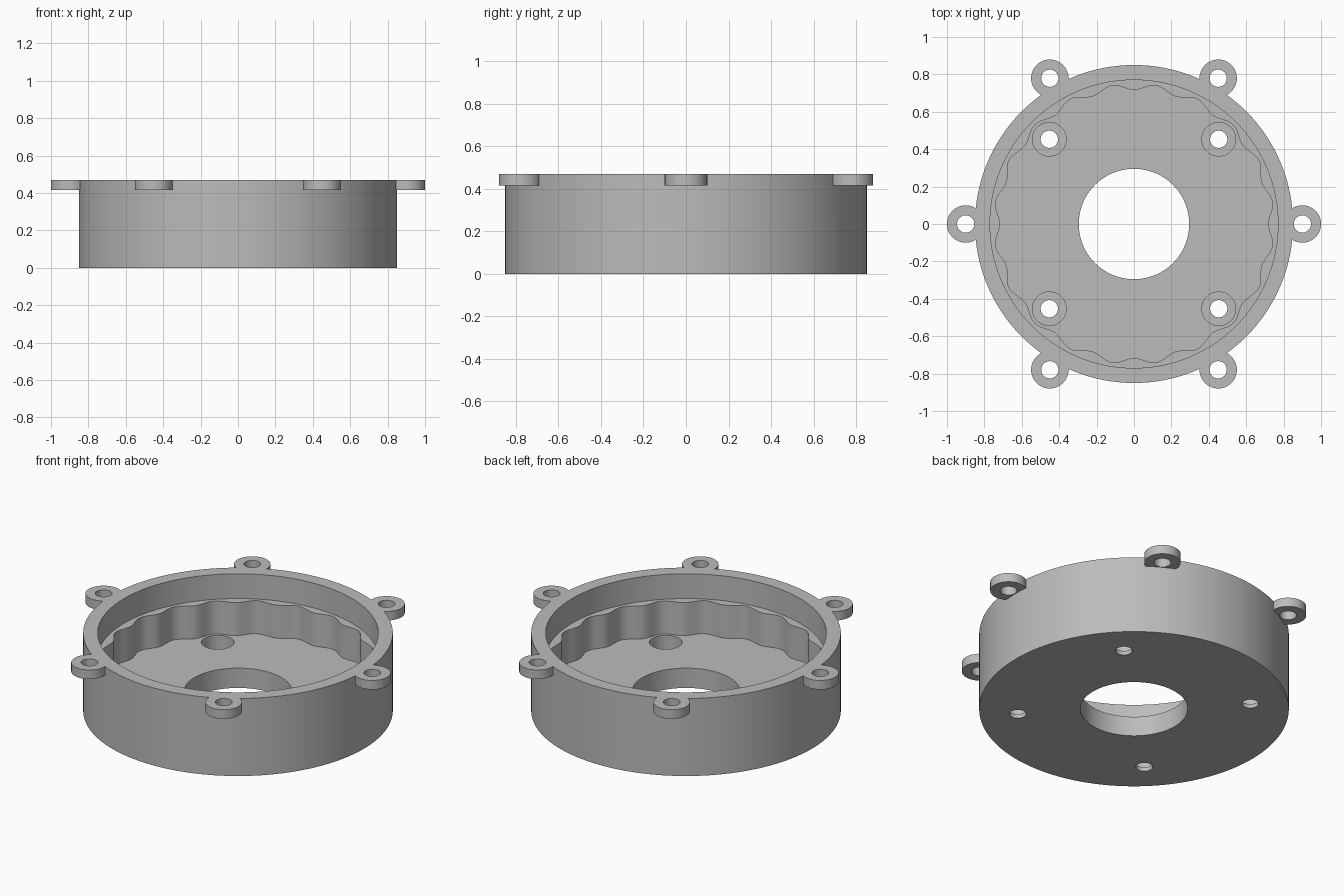
import bpy, bmesh, math
from mathutils import Matrix

cube = bpy.data.objects.get("Cube")
if cube:
    bpy.data.objects.remove(cube, do_unlink=True)

grey = bpy.data.materials.new("plain grey")
grey.use_nodes = True
grey.diffuse_color = (0.5, 0.5, 0.5, 1)
grey.node_tree.nodes["Principled BSDF"].inputs["Base Color"].default_value = (0.5, 0.5, 0.5, 1)

SEGMENTS = 360
HEIGHT, LEDGE, FLOOR = 0.47, 0.32, 0.12
EAR_BOTTOM = 0.415


def make_object(name, bm):
    bmesh.ops.recalc_face_normals(bm, faces=bm.faces)
    mesh = bpy.data.meshes.new(name)
    bm.to_mesh(mesh)
    bm.free()
    mesh.materials.append(grey)
    obj = bpy.data.objects.new(name, mesh)
    bpy.context.collection.objects.link(obj)
    return obj


def scallop(angle):
    """Radius of the twenty-lobed pocket wall."""
    return 0.733 - 0.016 * math.cos(20 * angle)


def cylinders(name, spots, radius, low, high):
    """One object holding an upright cylinder at every spot."""
    bm = bmesh.new()
    for x, y in spots:
        bmesh.ops.create_cone(bm, cap_ends=True, segments=64, radius1=radius,
                              radius2=radius, depth=high - low,
                              matrix=Matrix.Translation((x, y, (low + high) / 2)))
    return make_object(name, bm)


def combine(target, tool, operation):
    mod = target.modifiers.new(tool.name, "BOOLEAN")
    mod.operation = operation
    mod.solver = "EXACT"
    mod.object = tool
    bpy.context.view_layer.objects.active = target
    bpy.ops.object.modifier_apply(modifier=mod.name)
    bpy.data.objects.remove(tool, do_unlink=True)


# Round housing: closed section swept around z, None marks the scalloped wall
section = [(0.295, 0), (0.85, 0), (0.85, HEIGHT), (0.77, HEIGHT), (0.77, LEDGE),
           (None, LEDGE), (None, FLOOR), (0.295, FLOOR)]
bm = bmesh.new()
rings = []
for i in range(SEGMENTS):
    a = math.tau * i / SEGMENTS
    ring = []
    for r, z in section:
        r = scallop(a) if r is None else r
        ring.append(bm.verts.new((r * math.cos(a), r * math.sin(a), z)))
    rings.append(ring)
count = len(section)
for i, ring in enumerate(rings):
    after = rings[(i + 1) % SEGMENTS]
    for j in range(count):
        k = (j + 1) % count
        bm.faces.new((ring[j], after[j], after[k], ring[k]))
housing = make_object("housing", bm)

# Six mounting ears around the rim, with their screw holes
ear_spots = [(0.9 * math.cos(math.radians(a)), 0.9 * math.sin(math.radians(a)))
             for a in range(0, 360, 60)]
combine(housing, cylinders("ears", ear_spots, 0.1, EAR_BOTTOM, HEIGHT), "UNION")
combine(housing, cylinders("ear_holes", ear_spots, 0.046, EAR_BOTTOM - 0.1, HEIGHT + 0.1),
        "DIFFERENCE")

# Four counterbored screw holes in the floor
floor_spots = [(sx * 0.453, sy * 0.453) for sx in (-1, 1) for sy in (-1, 1)]
combine(housing, cylinders("counterbores", floor_spots, 0.09, 0.025, FLOOR + 0.1), "DIFFERENCE")
combine(housing, cylinders("floor_holes", floor_spots, 0.046, -0.1, FLOOR + 0.1), "DIFFERENCE")

# Smooth the round walls and keep the rims sharp
bpy.ops.object.select_all(action="DESELECT")
housing.select_set(True)
bpy.context.view_layer.objects.active = housing
bpy.ops.object.shade_smooth_by_angle(angle=math.radians(30))
